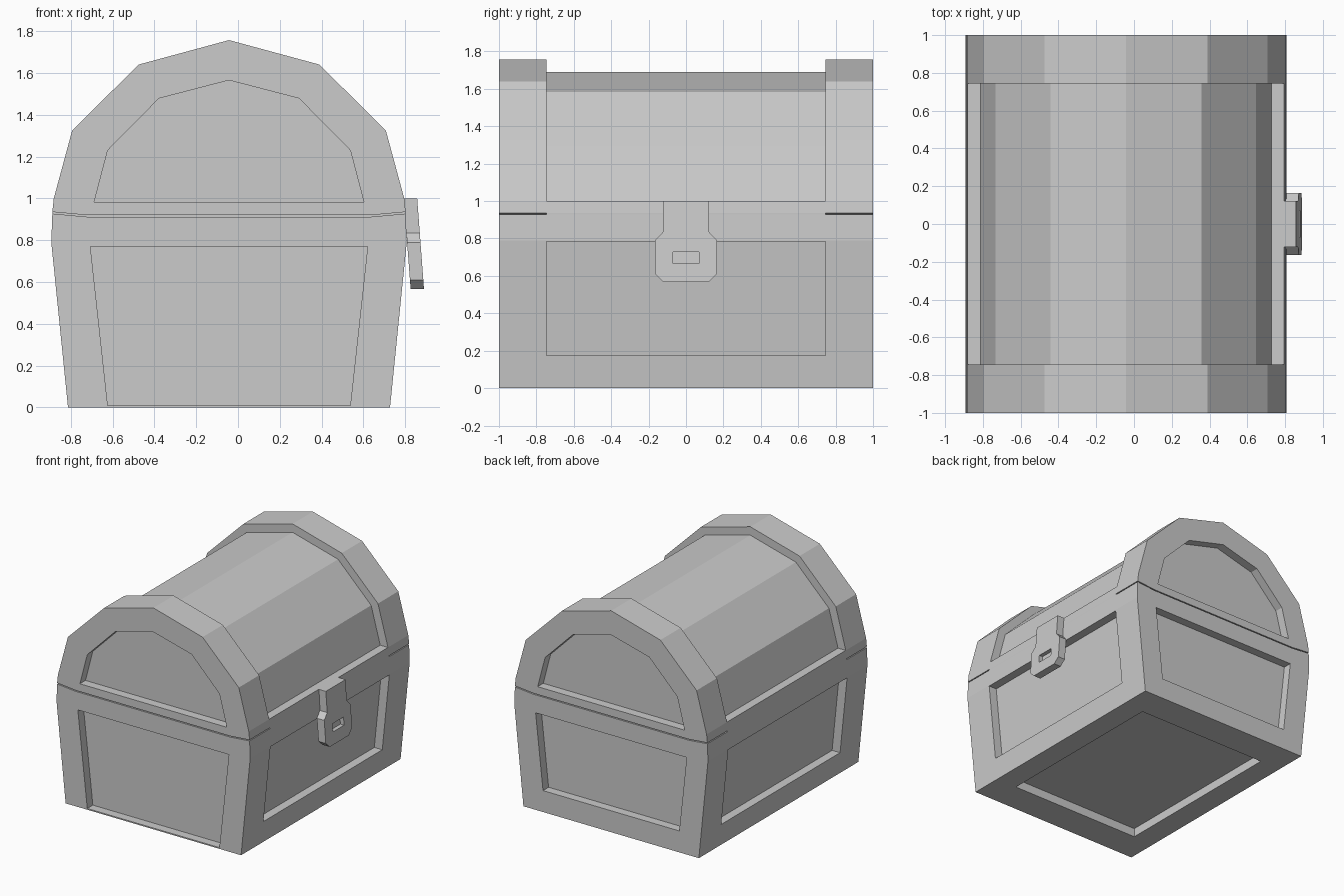
import bpy, bmesh

if "Cube" in bpy.data.objects:
    bpy.data.objects.remove(bpy.data.objects["Cube"])

CX = -0.043          # the box sits slightly off centre because the latch sticks out
DEPTH = 0.07         # depth of every sunken panel
INNER_Y = 0.745      # panels and barrel run between the end bands


def solid(name, loop_a, loop_b):
    """Closed solid between two matching outlines."""
    bm = bmesh.new()
    a = [bm.verts.new(p) for p in loop_a]
    b = [bm.verts.new(p) for p in loop_b]
    bm.faces.new(a)
    bm.faces.new(b[::-1])
    for i in range(len(a)):
        j = (i + 1) % len(a)
        bm.faces.new((a[i], b[i], b[j], a[j]))
    bmesh.ops.recalc_face_normals(bm, faces=bm.faces)
    mesh = bpy.data.meshes.new(name)
    bm.to_mesh(mesh)
    bm.free()
    obj = bpy.data.objects.new(name, mesh)
    bpy.context.collection.objects.link(obj)
    return obj


def prism(name, outline, y0, y1):
    """Extrude an x-z outline along y."""
    return solid(name, [(x + CX, y0, z) for x, z in outline],
                 [(x + CX, y1, z) for x, z in outline])


def mirrored(half):
    """Right half of an outline plus its mirror image."""
    return half + [(-x, z) for x, z in reversed(half) if x > 0]


def carve(target, cutters):
    bpy.context.view_layer.objects.active = target
    for c in cutters:
        c.hide_render = True
        mod = target.modifiers.new("panel", 'BOOLEAN')
        mod.operation = 'DIFFERENCE'
        mod.solver = 'EXACT'
        mod.object = c
        bpy.ops.object.modifier_apply(modifier=mod.name)
        bpy.data.objects.remove(c, do_unlink=True)


# Body: flared box with sunken panels on sides, ends and underside
body = prism("chest_body", mirrored([(0.77, 0), (0.85, 0.79), (0.845, 0.927), (0.68, 0.912)]), -1, 1)
side = [(0.718, 0.175), (0.78, 0.785), (1.1, 0.785), (1.1, 0.175)]
carve(body, [
    prism("right_cut", side, -INNER_Y, INNER_Y),
    prism("left_cut", [(-x, z) for x, z in side], -INNER_Y, INNER_Y),
    prism("front_cut", mirrored([(0.58, 0.01), (0.663, 0.77)]), -1.1, -1 + DEPTH),
    prism("back_cut", mirrored([(0.598, 0.17), (0.663, 0.77)]), 1 - DEPTH, 1.1),
    prism("base_cut", mirrored([(0.585, -0.1), (0.585, DEPTH)]), -INNER_Y, INNER_Y),
])

# Lid: faceted arch, sunken barrel between end bands, sunken end panels
lid = prism("lid", mirrored([(0.68, 0.92), (0.845, 0.935), (0.838, 1.0), (0.75, 1.325),
                             (0.432, 1.64), (0, 1.757)]), -1, 1)
barrel = mirrored([(0.77, 1.0), (0.69, 1.295), (0.40, 1.583), (0, 1.69)])
end_panel = mirrored([(0.645, 0.982), (0.58, 1.23), (0.335, 1.478), (0, 1.565)])
carve(lid, [
    prism("barrel_cut", barrel + [(-1.1, 1.0), (-1.1, 2), (1.1, 2), (1.1, 1.0)], -INNER_Y, INNER_Y),
    prism("front_cut", end_panel, -1.1, -1 + DEPTH),
    prism("back_cut", end_panel, 1 - DEPTH, 1.1),
])

# Joint strip: closes the gap between lid and body, except at the end bands
prism("joint_strip", [(0.845, 0.927), (0.845, 0.935), (0.68, 0.92), (-0.68, 0.92), (-0.845, 0.935),
                      (-0.845, 0.927), (-0.68, 0.912), (0.68, 0.912)], -INNER_Y, INNER_Y)

# Latch: tilted strap widening into a chamfered plate, with a slot
half = [(0.12, 0.567), (0.165, 0.61), (0.165, 0.79), (0.123, 0.835), (0.123, 1.0)]


def tilted(outline, x):
    return [(x + (1 - z) * 0.075, y, z) for y, z in outline]


latch = solid("latch", tilted(mirrored(half), 0.793), tilted(mirrored(half), 0.857))
slot = mirrored([(0.07, 0.665), (0.07, 0.728)])
carve(latch, [solid("slot_cut", tilted(slot, 0.825), tilted(slot, 1.0))])
